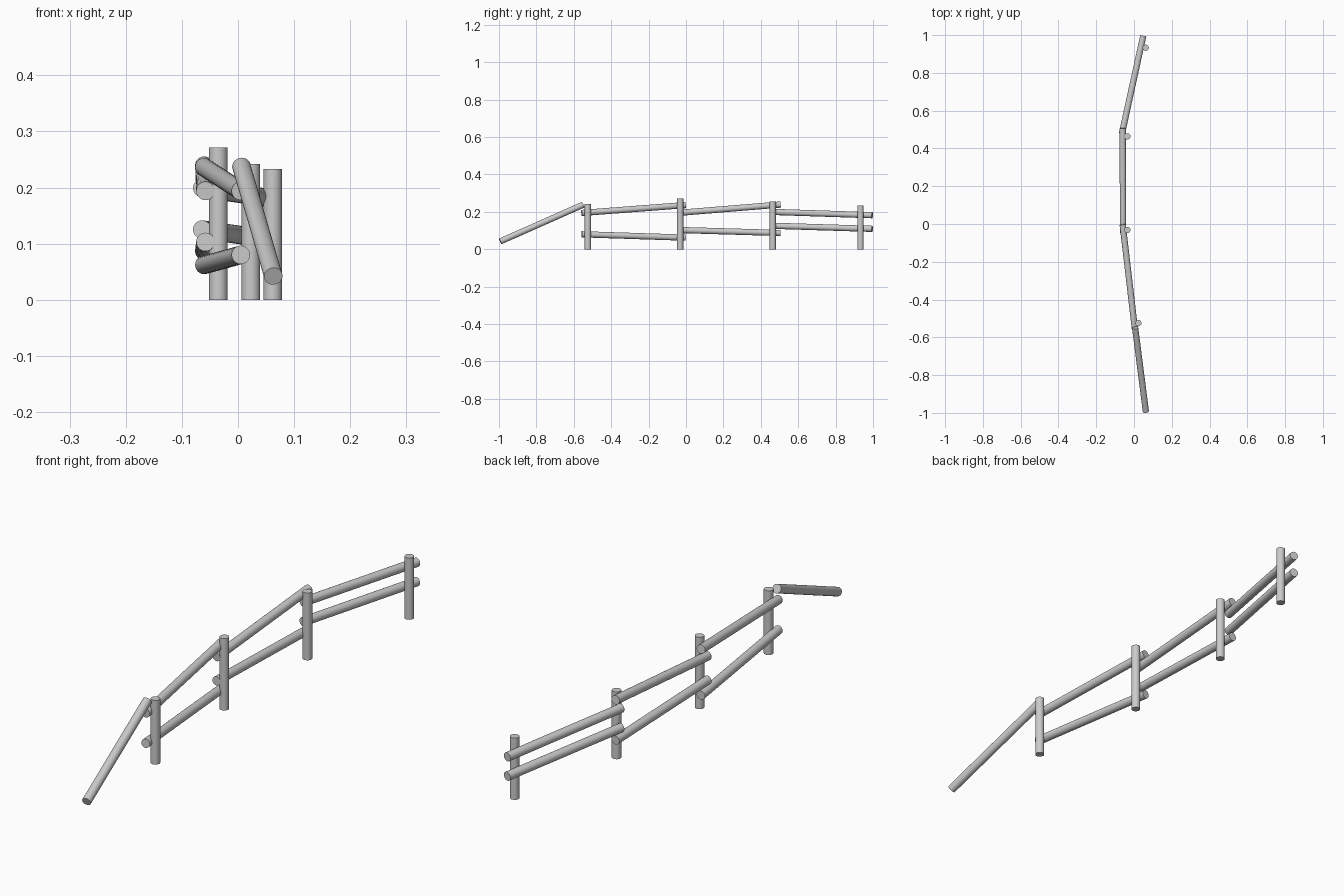
import bpy
from mathutils import Vector

if "Cube" in bpy.data.objects:
    bpy.data.objects.remove(bpy.data.objects["Cube"])

R = 0.0165  # shared pole radius


def pole(name, start, end):
    """Round timber running between two end-cap centres."""
    a, b = Vector(start), Vector(end)
    axis = b - a
    bpy.ops.mesh.primitive_cylinder_add(vertices=32, radius=R, depth=axis.length,
                                        location=(a + b) / 2)
    ob = bpy.context.object
    ob.name = name
    ob.rotation_euler = axis.to_track_quat('Z', 'Y').to_euler()
    bpy.ops.object.shade_smooth_by_angle()
    return ob


# Upright posts: x, y, height
posts = [(0.023, -0.525, 0.242), (-0.035, -0.031, 0.271),
         (-0.035, 0.464, 0.254), (0.062, 0.933, 0.233)]
for i, (x, y, h) in enumerate(posts, 1):
    pole(f"post_{i}", (x, y, 0), (x, y, h))

# Pairs of rails per bay: start xy, end xy, upper z range, lower z range
bays = [((0.005, -0.558), (-0.060, -0.003), (0.194, 0.236), (0.080, 0.062)),
        ((-0.058, -0.046), (-0.060, 0.506), (0.194, 0.239), (0.103, 0.087)),
        ((-0.064, 0.478), (0.049, 0.996), (0.199, 0.182), (0.125, 0.109))]
for i, (s, e, upper, lower) in enumerate(bays, 1):
    pole(f"upper_rail_{i}", (*s, upper[0]), (*e, upper[1]))
    pole(f"lower_rail_{i}", (*s, lower[0]), (*e, lower[1]))

# Fallen end rail leaning down to the ground
pole("leaning_rail", (0.063, -0.993, 0.042), (0.006, -0.550, 0.238))
